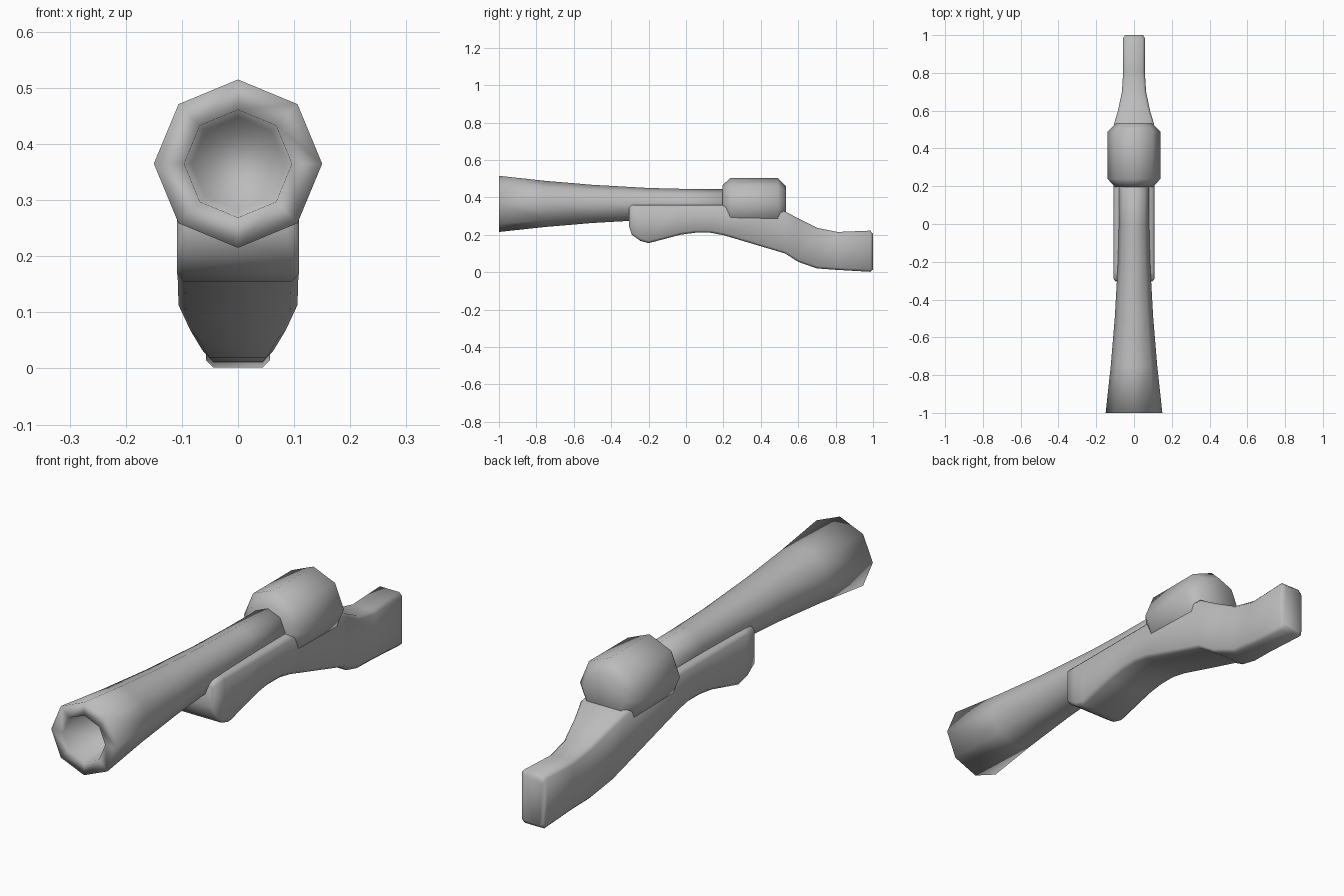
import bpy, bmesh
from math import sin, cos, pi

old = bpy.data.objects.get("Cube")
if old:
    bpy.data.objects.remove(old, do_unlink=True)

AXIS_Z = 0.365

grey = bpy.data.materials.new("plain grey")
grey.use_nodes = True
GREY = (0.5, 0.5, 0.5, 1)
grey.diffuse_color = GREY
grey.node_tree.nodes["Principled BSDF"].inputs["Base Color"].default_value = GREY


def loft(name, rings):
    """Skin a list of equal-length rings and cap both ends."""
    bm = bmesh.new()
    loops = [[bm.verts.new(p) for p in ring] for ring in rings]
    n = len(loops[0])
    for a, b in zip(loops, loops[1:]):
        for i in range(n):
            j = (i + 1) % n
            bm.faces.new((a[i], a[j], b[j], b[i]))
    bm.faces.new(loops[0])
    bm.faces.new(loops[-1])
    bmesh.ops.recalc_face_normals(bm, faces=bm.faces)
    for f in bm.faces:
        f.smooth = True
    mesh = bpy.data.meshes.new(name)
    bm.to_mesh(mesh)
    bm.free()
    mesh.materials.append(grey)
    obj = bpy.data.objects.new(name, mesh)
    bpy.context.collection.objects.link(obj)
    return obj


def octagon(y, r):
    return [(r * sin(i * pi / 4), y, AXIS_Z + r * cos(i * pi / 4)) for i in range(8)]


def chamfered(y, low, high, w, c=0.013):
    """Rectangular section with cut corners."""
    half = [(w - c, low), (w, low + c), (w, high - c), (w - c, high)]
    return [(x, y, z) for x, z in half] + [(-x, y, z) for x, z in reversed(half)]


# Flared barrel, starting at the floor of the hollow muzzle
loft("barrel", [octagon(y, r) for y, r in [
    (-0.85, 0.083), (-1.0, 0.096), (-1.0, 0.15), (-0.75, 0.123), (-0.5, 0.102),
    (-0.2, 0.085), (0.0, 0.08), (0.3, 0.078)]])

# Fat breech behind the barrel
loft("breech", [octagon(y, r) for y, r in [
    (0.195, 0.1), (0.238, 0.139), (0.49, 0.139), (0.535, 0.095)]])

# Stock sections: position, underside, top, half width
loft("stock", [chamfered(*s) for s in [
    (-0.305, 0.245, 0.345, 0.097), (-0.29, 0.2, 0.36, 0.109),
    (-0.245, 0.168, 0.36, 0.109), (-0.2, 0.155, 0.36, 0.109),
    (-0.03, 0.2, 0.36, 0.109), (0.05, 0.211, 0.36, 0.109),
    (0.13, 0.211, 0.36, 0.109), (0.2, 0.198, 0.36, 0.109),
    (0.53, 0.1, 0.325, 0.106), (0.6, 0.055, 0.287, 0.085),
    (0.7, 0.02, 0.237, 0.064), (0.81, 0.012, 0.215, 0.057),
    (0.985, 0.002, 0.222, 0.057), (1.0, 0.014, 0.205, 0.047)]])
